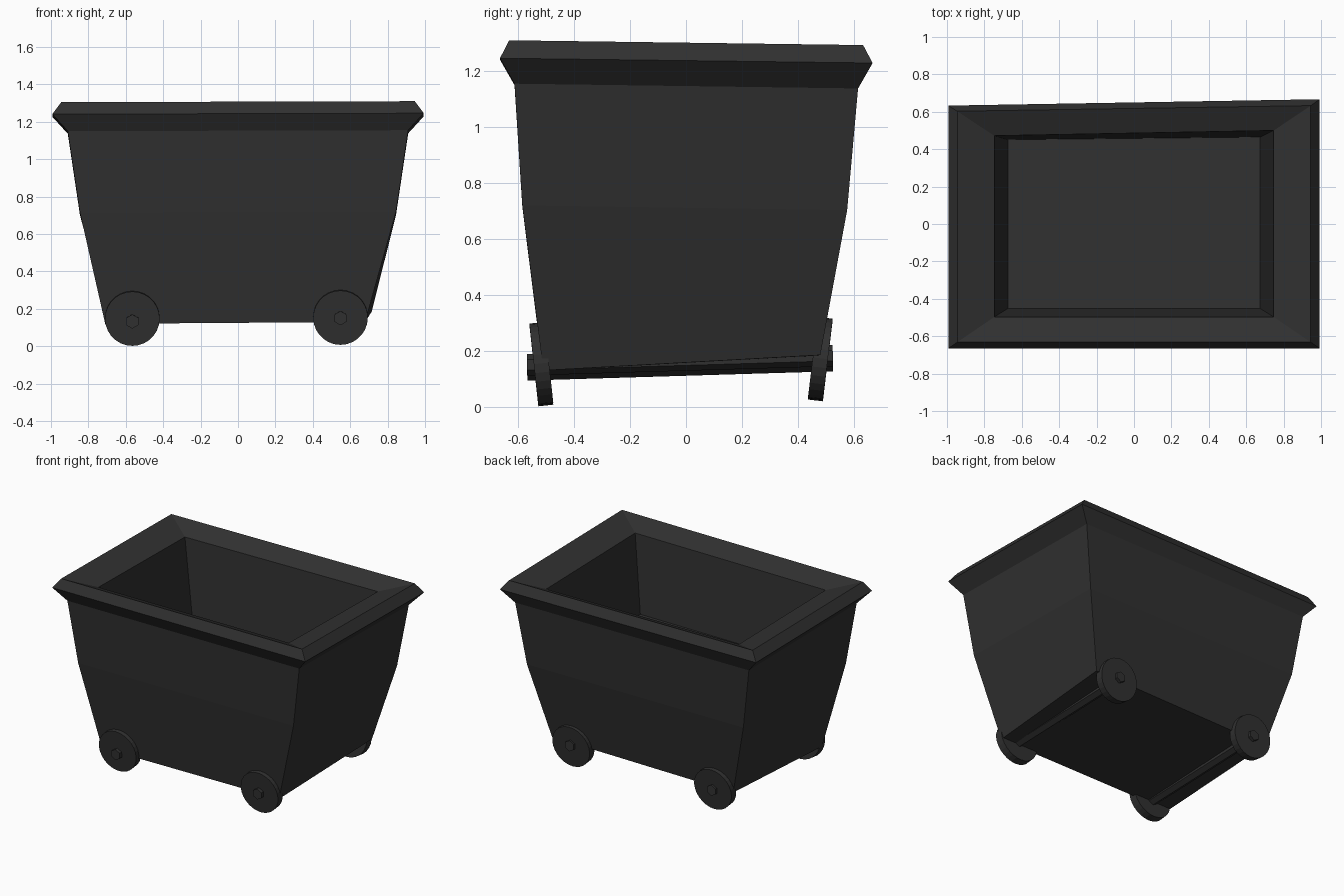
import bpy, bmesh, math
from mathutils import Vector

if "Cube" in bpy.data.objects:
    bpy.data.objects.remove(bpy.data.objects["Cube"])

mat = bpy.data.materials.new("dark iron")
mat.diffuse_color = (0.03, 0.03, 0.03, 1)
mat.use_nodes = True
mat.node_tree.nodes["Principled BSDF"].inputs["Base Color"].default_value = mat.diffuse_color


def finish(name, bm):
    bmesh.ops.recalc_face_normals(bm, faces=bm.faces)
    me = bpy.data.meshes.new(name)
    bm.to_mesh(me)
    bm.free()
    me.materials.append(mat)
    ob = bpy.data.objects.new(name, me)
    bpy.context.collection.objects.link(ob)
    return ob


def loft(name, rings):
    bm = bmesh.new()
    loops = [[bm.verts.new(p) for p in ring] for ring in rings]
    for a, b in zip(loops, loops[1:]):
        for i in range(4):
            j = (i + 1) % 4
            bm.faces.new((a[i], a[j], b[j], b[i]))
    bm.faces.new(loops[0])
    bm.faces.new(loops[-1])
    return finish(name, bm)


def ring(hx, y_front, y_back, z, skew=0.0):
    # slightly crooked rectangle: back right corner pushed out, back edge lower
    return [(-hx, y_front, z + 0.005), (hx, y_front, z + 0.01),
            (hx, y_back + skew, z - 0.007), (-hx, y_back - skew, z - 0.009)]


# hollow tub with flared rim, crooked floor and inner basin
loft("tub", [
    [(-0.71, -0.51, 0.12), (0.68, -0.51, 0.13), (0.715, 0.48, 0.185), (-0.70, 0.47, 0.165)],
    ring(0.845, -0.585, 0.57, 0.71, 0.006),
    ring(0.91, -0.613, 0.605, 1.145, 0.01),
    ring(0.993, -0.665, 0.65, 1.236, 0.017),
    ring(0.945, -0.632, 0.618, 1.30, 0.015),
    ring(0.747, -0.497, 0.486, 1.24, 0.014),
    ring(0.675, -0.452, 0.458, 0.70, 0.007),
])


def cylinder(name, p, q, radius, sides):
    p, q = Vector(p), Vector(q)
    bm = bmesh.new()
    bmesh.ops.create_cone(bm, cap_ends=True, segments=sides, radius1=radius,
                          radius2=radius, depth=(q - p).length)
    bm.transform((q - p).to_track_quat('Z', 'Y').to_matrix().to_4x4())
    bmesh.ops.translate(bm, verts=bm.verts, vec=(p + q) / 2)
    return finish(name, bm)


# axles with a leaning wheel near each end
for side, x, dz in (("left", -0.565, 0.0), ("right", 0.548, 0.018)):
    cylinder(side + "_axle", (x, -0.568, 0.132 + dz), (x, 0.525, 0.165 + dz), 0.038, 6)
    for end, y, z, lean in (("front", -0.517, 0.15, 0.11), ("back", 0.48, 0.168, -0.12)):
        c = Vector((x, y, z + dz * 0.3))
        half = Vector((0, math.cos(lean), math.sin(lean))) * 0.027
        cylinder(f"{side}_{end}_wheel", c - half, c + half, 0.146, 28)
